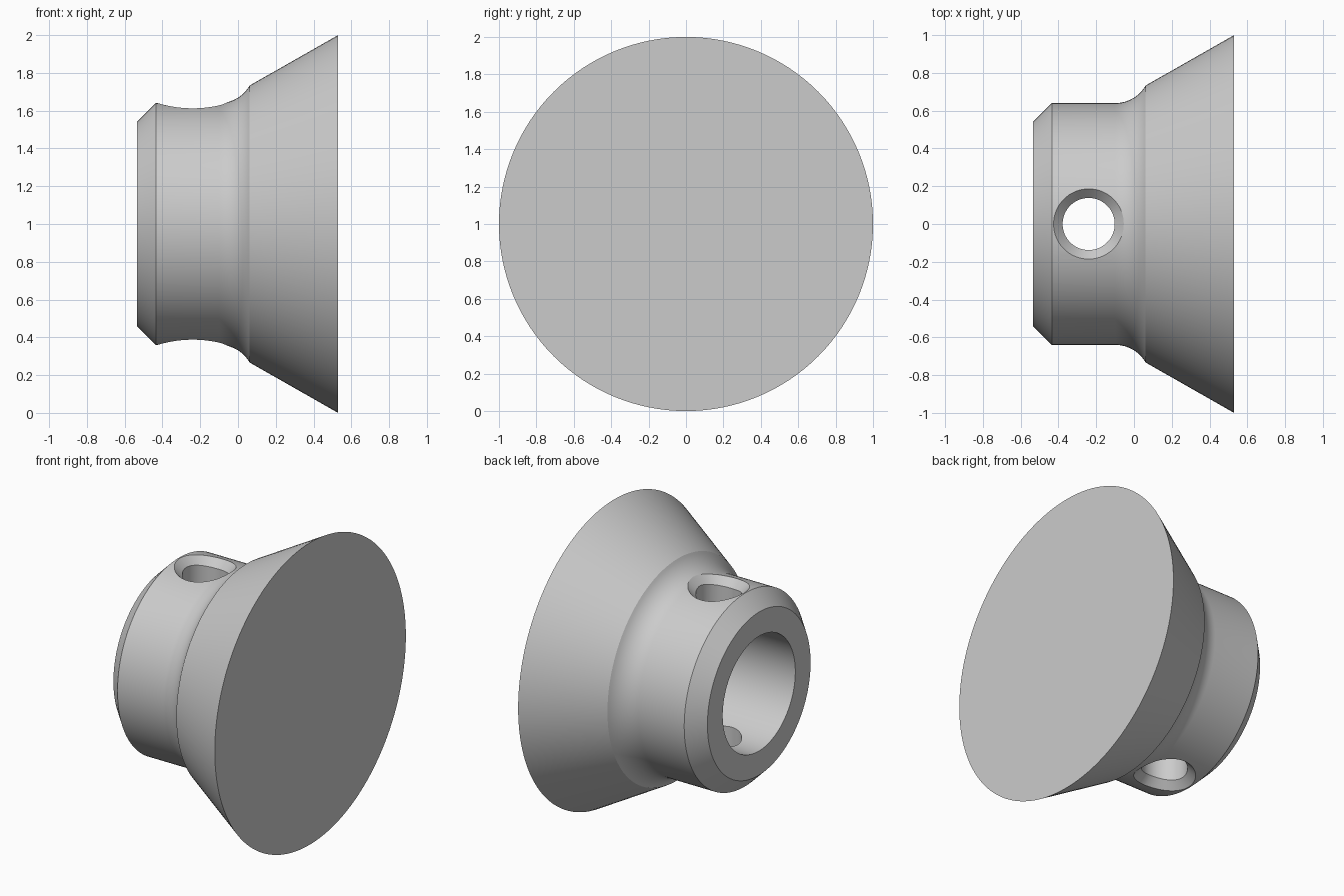
import bpy
import bmesh
from math import sin, cos, pi, sqrt, radians
from mathutils import Vector

cube = bpy.data.objects.get("Cube")
if cube:
    bpy.data.objects.remove(cube, do_unlink=True)

AXIS_Z = 1.0
HUB_R, BORE_R = 0.64, 0.38
FILLET_X, FILLET_R = -0.10, 0.187
HOLE_X, HOLE_R, CHAMFER = -0.24, 0.138, 0.048

grey = bpy.data.materials.new("plain_grey")
grey.use_nodes = True
grey.diffuse_color = (0.6, 0.6, 0.6, 1)
grey.node_tree.nodes["Principled BSDF"].inputs["Base Color"].default_value = (0.6, 0.6, 0.6, 1)


def make_object(name, bm):
    bmesh.ops.recalc_face_normals(bm, faces=bm.faces)
    mesh = bpy.data.meshes.new(name)
    bm.to_mesh(mesh)
    bm.free()
    mesh.materials.append(grey)
    obj = bpy.data.objects.new(name, mesh)
    bpy.context.collection.objects.link(obj)
    return obj


# Turned body: blind bore, chamfered hub, fillet and flared head
fillet = [(FILLET_X + FILLET_R * sin(a), HUB_R + FILLET_R * (1 - cos(a)))
          for a in (radians(60 * i / 12) for i in range(13))]
profile = [(0.06, 0), (0.06, BORE_R), (-0.535, BORE_R), (-0.535, 0.54),
           (-0.435, HUB_R)] + fillet + [(0.53, 1.0), (0.53, 0)]
bm = bmesh.new()
verts = [bm.verts.new((x, 0, AXIS_Z + r)) for x, r in profile]
edges = [bm.edges.new(pair) for pair in zip(verts, verts[1:])]
bmesh.ops.spin(bm, geom=verts + edges, cent=(0, 0, AXIS_Z), axis=(1, 0, 0),
               angle=2 * pi, steps=128)
bmesh.ops.remove_doubles(bm, verts=bm.verts, dist=0.0001)
body = make_object("flared_knob", bm)


# Cross hole cutter whose chamfer follows the curved hub surface
def surface_height(x, y):
    dx = max(0, x - FILLET_X)
    r = HUB_R + FILLET_R - sqrt(FILLET_R ** 2 - dx ** 2)
    return sqrt(r * r - y * y)


def ring(bm, offset, side, count=64):
    loop = []
    for i in range(count):
        d = Vector((cos(2 * pi * i / count), sin(2 * pi * i / count)))
        rim = d * (HOLE_R + CHAMFER)
        z = surface_height(HOLE_X + rim.x, rim.y) - CHAMFER + offset
        p = d * (HOLE_R + offset)
        loop.append(bm.verts.new((HOLE_X + p.x, p.y, AXIS_Z + side * z)))
    return loop


bm = bmesh.new()
rings = [ring(bm, 0.09, 1), ring(bm, 0, 1), ring(bm, 0, -1), ring(bm, 0.09, -1)]
for a, b in zip(rings, rings[1:]):
    for i in range(len(a)):
        j = (i + 1) % len(a)
        bm.faces.new((a[i], a[j], b[j], b[i]))
for side, loop in ((1, rings[0]), (-1, rings[-1])):
    tip = bm.verts.new((HOLE_X, 0, AXIS_Z + side * 0.8))
    for i in range(len(loop)):
        bm.faces.new((loop[i], loop[(i + 1) % len(loop)], tip))
cutter = make_object("cross_hole_cutter", bm)

# Drill the hole, then smooth the turned surfaces
cut = body.modifiers.new("cross_hole", "BOOLEAN")
cut.operation, cut.solver, cut.object = "DIFFERENCE", "EXACT", cutter
bpy.ops.object.select_all(action="DESELECT")
body.select_set(True)
bpy.context.view_layer.objects.active = body
bpy.ops.object.modifier_apply(modifier=cut.name)
bpy.data.objects.remove(cutter, do_unlink=True)
bpy.ops.object.shade_smooth_by_angle(angle=radians(25))
